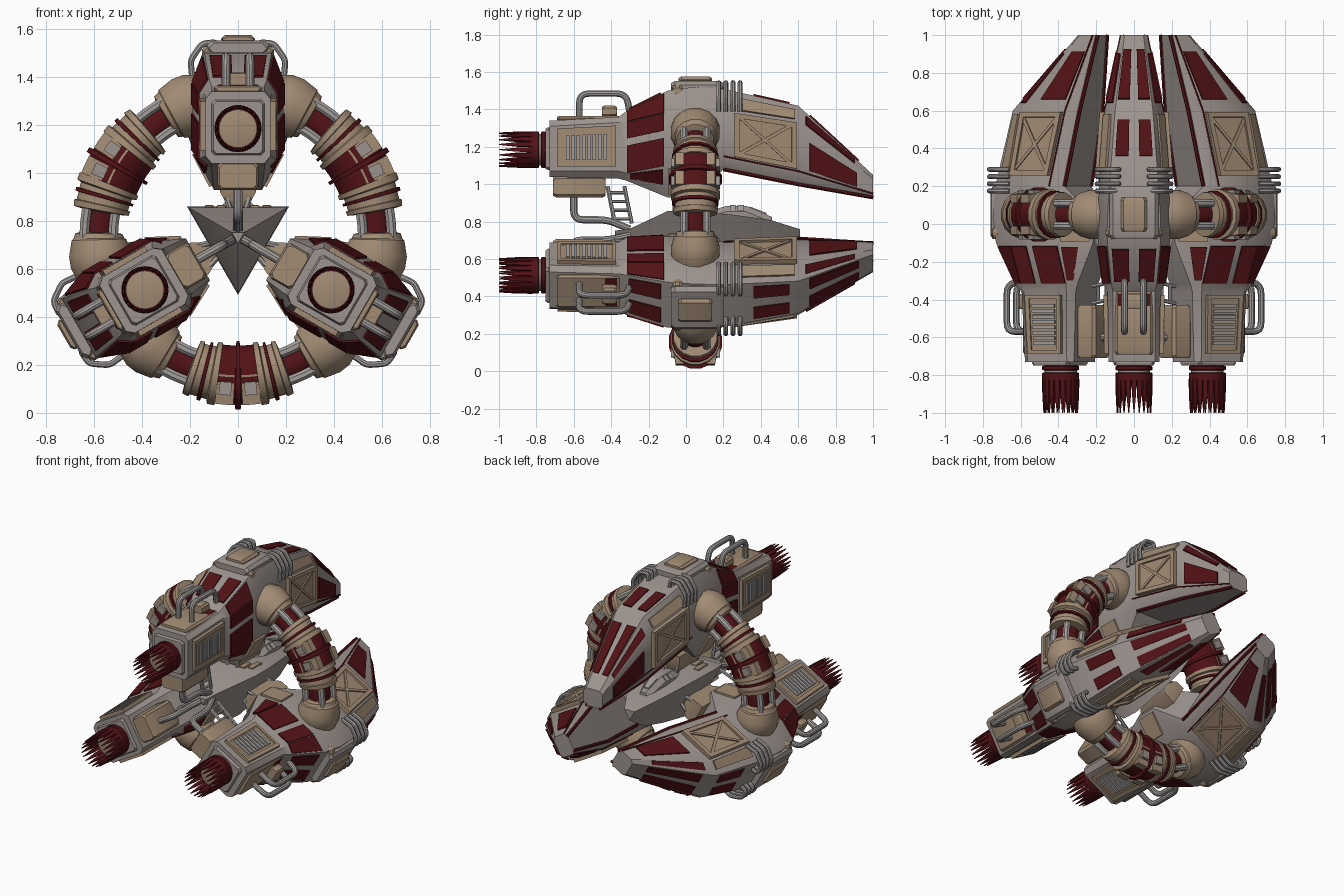
import bpy, bmesh, math
from mathutils import Vector as V, Matrix as M

if "Cube" in bpy.data.objects:
    bpy.data.objects.remove(bpy.data.objects["Cube"])

C = 0.737            # height of the ship's long axis
RING, RY = 0.58, 0.05


def material(name, col):
    m = bpy.data.materials.new(name)
    m.diffuse_color = (*col, 1)
    m.use_nodes = True
    m.node_tree.nodes["Principled BSDF"].inputs["Base Color"].default_value = m.diffuse_color
    return m


GREY = material("warm_grey", (0.34, 0.295, 0.275))
TAN = material("tan", (0.36, 0.26, 0.175))
RED = material("dark_red", (0.085, 0.006, 0.008))
PALE = material("pale_grey", (0.36, 0.34, 0.33))
parts = {}


def part(name, mat, copies=3):
    if name not in parts:
        parts[name] = (bmesh.new(), mat, copies)
    return parts[name][0]


def loft(bm, loops, mirror=False):
    for s in ((1, -1) if mirror else (1,)):
        rows = [[bm.verts.new((s * p[0], p[1], p[2])) for p in l] for l in loops]
        n = len(rows[0])
        for a, b in zip(rows, rows[1:]):
            for k in range(n):
                bm.faces.new((a[k], a[(k + 1) % n], b[(k + 1) % n], b[k]))
        bm.faces.new(rows[0])
        bm.faces.new(rows[-1])


def box(bm, x0, x1, y0, y1, z0, z1, c=0.012, mirror=False):
    def ring(y, i):
        a, b, d, e = x0 + i, x1 - i, z0 + i, z1 - i
        return [(a + c, y, d), (b - c, y, d), (b, y, d + c), (b, y, e - c),
                (b - c, y, e), (a + c, y, e), (a, y, e - c), (a, y, d + c)]
    loft(bm, [ring(y0, c / 2), ring(y0 + c, 0), ring(y1 - c, 0), ring(y1, c / 2)], mirror)


def tube(bm, pts, r, n=8, bend=0.0, mirror=False):
    pts = [V(p) for p in pts]
    path = [pts[0]]
    for a, p, b in zip(pts, pts[1:], pts[2:]):
        if bend:
            s, e = p + (a - p).normalized() * bend, p + (b - p).normalized() * bend
            path += [s.lerp(p, t).lerp(p.lerp(e, t), t) for t in (0, .25, .5, .75, 1)]
        else:
            path.append(p)
    path.append(pts[-1])
    loops, nrm = [], None
    for i, p in enumerate(path):
        t = (path[min(i + 1, len(path) - 1)] - path[max(i - 1, 0)]).normalized()
        nrm = nrm or t.orthogonal()
        nrm = (nrm - t * nrm.dot(t)).normalized()
        bn = t.cross(nrm)
        loops.append([p + (nrm * math.cos(k * math.tau / n) + bn * math.sin(k * math.tau / n)) * r
                      for k in range(n)])
    loft(bm, loops, mirror)


def lathe(bm, prof, cx, cz, n=24):      # profile of (y, radius)
    loft(bm, [[(cx + r * math.cos(k * math.tau / n), y, cz + r * math.sin(k * math.tau / n))
               for k in range(n)] for y, r in prof])


def arc(bm, prof, n=16, dr=0, dy=0):    # sweep of (degrees, radius) along the ring
    loops = []
    for deg, r in prof:
        a, l = math.radians(deg), []
        for k in range(n):
            t = (k + .5) * math.tau / n
            q = RING + dr + r * math.cos(t)
            l.append((q * math.sin(a), RY + dy + r * math.sin(t), C + q * math.cos(a)))
        loops.append(l)
    loft(bm, loops)


# pod hull: y, top z, top half-width, upper z, lower z, side half-width, bottom z, bottom half-width
S = [(-.73, 1.34, .11, 1.31, 1.07, .135, 1.04, .11), (-.36, 1.36, .11, 1.33, 1.07, .14, 1.03, .11),
     (-.32, 1.39, .12, 1.33, 1.06, .16, 1.02, .11), (-.10, 1.50, .14, 1.38, 1.10, .19, .93, .10),
     (.04, 1.52, .14, 1.39, 1.10, .19, .93, .10), (.20, 1.51, .13, 1.40, 1.15, .185, 1.08, .14),
     (.60, 1.42, .10, 1.34, 1.07, .155, 1.0, .12), (1.0, 1.05, .05, 1.03, .95, .07, .93, .05)]
H = [[V(p) for p in ((a, y, zt), (m, y, zu), (m, y, zl), (b, y, zb),
                     (-b, y, zb), (-m, y, zl), (-m, y, zu), (-a, y, zt))]
     for y, zt, a, zu, zl, m, zb, b in S]
loft(part("pod_hull", GREY), H)


def plate(bm, i, j, uvs, h=0.009):      # slab lying on hull face j of bay i, both sides
    a, b, c, d = H[i][j], H[i][(j + 1) % 8], H[i + 1][(j + 1) % 8], H[i + 1][j]
    n = (c - a).cross(d - b).normalized()
    mid = (a + b + c + d) / 4
    if n.dot(mid - V((0, mid.y, 1.2))) < 0:
        n = -n
    pts = [a.lerp(d, u).lerp(b.lerp(c, u), v) for u, v in uvs]
    loft(bm, [[p - n * .004 for p in pts], [p + n * h for p in pts]], True)


def rect(u0, u1, v0, v1):
    return [(u0, v0), (u1, v0), (u1, v1), (u0, v1)]


def frame(bm, i, j, u0, u1, v0, v1, wu, wv, h):
    for r in ((u0, u1, v0, v0 + wv), (u0, u1, v1 - wv, v1), (u0, u0 + wu, v0, v1), (u1 - wu, u1, v0, v1)):
        plate(bm, i, j, rect(*r), h)


# red hull plates: bay, face, u range, v range
red = part("pod_red_plates", RED)
for i, j, *r in ((2, 0, .03, .92, .08, .97), (2, 1, .03, .92, .0, .32), (2, 1, .03, .92, .46, 1),
                 (2, 7, .08, .85, .6, .93), (2, 2, .1, .9, .1, .6), (0, 7, .68, .98, .12, .88),
                 (5, 7, .4, .88, .62, .92), (6, 7, .15, .8, .62, .96), (6, 1, .15, .78, .3, .92),
                 (6, 0, .1, .75, .3, .9)):
    plate(red, i, j, rect(*r))
for e in (2, 3):                        # red trim on the claw's inner edges
    tube(red, [H[k][e] for k in (5, 6, 7)], .011 if e == 3 else .005, 6, mirror=True)

# cross-braced side panels
tan = part("pod_side_panels", TAN)
plate(tan, 5, 1, rect(.14, .98, .04, .96), .012)
frame(tan, 5, 1, .14, .98, .04, .96, .07, .1, .026)
for v0, v1 in ((.1, .9), (.9, .1)):
    plate(tan, 5, 1, [(.2, v0 - .04), (.2, v0 + .04), (.92, v1 + .04), (.92, v1 - .04)], .02)
plate(tan, 5, 0, rect(.2, .95, .35, .95), .012)
plate(tan, 3, 2, rect(.05, .95, .1, .9), .012)

# engine box: louvred vents, tan caps, keel box
plate(tan, 0, 1, rect(.12, .96, .06, .9), .014)
frame(tan, 0, 1, .12, .96, .06, .9, .05, .1, .022)
grille = part("vent_slats", PALE)
for k in range(8):
    u = .24 + k * .077
    plate(grille, 0, 1, rect(u, u + .05, .22, .76), .024)
box(tan, -.1, .1, -.69, -.35, 1.335, 1.365)
box(tan, -.085, .085, -.71, -.43, .93, 1.045, .015)
box(tan, -.05, .05, -.45, -.37, 1.36, 1.42)
box(part("engine_mount_plate", GREY), -.11, .11, -.75, -.72, 1.075, 1.305, .014)

# dorsal plates
box(part("dorsal_plate", GREY), -.13, .13, -.08, .2, 1.49, 1.552, .02)
box(tan, -.07, .07, -.04, .14, 1.54, 1.575, .015)
box(tan, -.15, .15, -.07, -.02, 1.47, 1.53, .015)

# engine: collar, red rings, tan nozzle disc and spikes
lathe(part("engine_collar", GREY), [(-.72, .085), (-.80, .085)], 0, 1.185)
eng = part("engine_rings", RED)
for a, b in ((-.75, -.775), (-.785, -.83)):
    lathe(eng, [(a, .09), (a - .004, .098), (b + .004, .098), (b, .09)], 0, 1.185)
lathe(part("nozzle_disc", TAN), [(-.79, .08), (-.84, .08), (-.842, .074)], 0, 1.185)
for k in range(20):
    rot = M.Translation((0, 0, 1.185)) @ M.Rotation(k * math.tau / 20, 4, 'Y')
    loft(eng, [[rot @ V((sx * w, y, .09 + sz * t)) for sx, sz in ((-1, -1), (1, -1), (1, 1), (-1, 1))]
               for y, w, t in ((-.82, .013, .008), (-.9, .011, .007), (-1.0, .002, .002))])

# pipes: top handles, wrap-round ribs, feed pipe, ladder
pipe = part("pod_pipes", PALE)
tube(pipe, [(.05, -.57, 1.34), (.05, -.57, 1.485), (.05, -.32, 1.485), (.05, -.30, 1.38)], .018, 10, .05, True)
for k in range(4):
    y = .175 + k * .038
    tube(pipe, [(.08, y, 1.5), (.085, y, 1.545), (.15, y, 1.54), (.198, y, 1.47), (.19, y, 1.39)],
         .013, 8, .02, True)
tube(pipe, [(0, -.6, .95), (0, -.6, .81), (0, -.42, .81), (0, -.3, .76)], .02, 10, .05)
for y in (-.42, -.33):
    tube(pipe, [(0, y, .99), (0, y + .04, .79)], .011, 6)
for k in range(4):
    y, z = -.41 + k * .01, .955 - k * .047
    tube(pipe, [(0, y, z), (0, y + .09, z)], .009, 6)
for s in (-.06, .16):
    tube(pipe, [(.065, s, .95), (.03, s, .84)], .012, 6, mirror=True)

# strut from pod to fuselage
loft(part("strut_wedge", TAN), [[(sx * w, RY + sy * d, z) for sx, sy in ((-1, -1), (1, -1), (1, 1), (-1, 1))]
                                for z, w, d in ((.98, .078, .13), (.92, .075, .13), (.855, .038, .1))])
tube(part("strut_rod", PALE), [(0, RY - .06, .9), (0, RY - .06, .74)], .026, 10)
box(part("strut_web", TAN), -.025, .025, RY - .06, RY + .09, .76, .9, .008)

# ring segment between two pods, mirrored about 60 degrees
bell, core, rods = part("ring_bells", TAN), part("ring_core", RED), part("ring_rods", PALE)
collar, win = part("ring_collars", TAN), part("ring_windows", GREY)


def steps(a, b, r, n=6):
    return [(a + (b - a) * k / n, r) for k in range(n + 1)]


arc(core, steps(28, 92, .068, 16))
arc(core, [(51.5, .105), (52, .126)] + steps(53, 67, .126, 4) + [(68, .126), (68.5, .105)])
arc(core, [(59, .12), (59.1, .145), (60.9, .145), (61, .12)])
for s in (1, -1):
    f = lambda prof: [(60 + s * a, r) for a, r in prof]
    arc(bell, f([(28.5, .08), (29, .1), (31, .108), (31.5, .116), (37, .132), (41, .132), (46, .115), (52, .09)]))
    arc(collar, f([(7.5, .09), (8, .134), (10.5, .134), (11, .114), (13, .114)]))
    arc(core, f([(12.8, .1), (13, .127), (14.3, .127), (14.5, .1)]))
    arc(collar, f([(14.4, .112), (17, .112), (17.3, .122), (19.5, .118), (20, .075)]))
    for dr in (-.06, .06):
        for dy in (-.06, .06):
            arc(rods, f(steps(18, 32, .022)), 8, dr, dy)
    for t in (-1, 1):                   # tan outer shells with grey windows
        for bm, a0, a1, r0, r1, h in ((collar, 1.5, 8, .0, .125, .125), (win, 2.5, 7, .03, .085, .131)):
            loops = []
            for a in (a0, (a0 + a1) / 2, a1):
                q = math.radians(60 + s * a)
                loops.append([((RING + r) * math.sin(q), RY + t * y, C + (RING + r) * math.cos(q))
                              for r, y in ((r0, .09), (r0, h), (r1, h - .02 * (bm is collar)), (r1, .06))])
            loft(bm, loops)

# central three-sided fuselage
fus = part("fuselage", GREY, 1)
loft(fus, [[(r * math.sin(a), y, C + r * math.cos(a)) for a in (math.pi / 3, math.pi, -math.pi / 3)]
           for y, r in ((-.38, .03), (-.3, .05), (-.1, .238), (.02, .245), (.25, .2), (.45, .145), (.61, .045))])
loft(fus, [[(-w, y, .78), (w, y, .78), (w, y, z - .03), (w * .5, y, z), (-w * .5, y, z), (-w, y, z - .03)]
           for y, w, z in ((.12, .06, .855), (.22, .07, .885), (.32, .065, .885), (.46, .035, .825))])
pane = part("canopy_panes", PALE, 1)    # canopy windows
for y0, y1 in ((.235, .265), (.275, .31)):
    loft(pane, [[(w, y, z) for w, z in ((.068, .859), (.074, .859), (.045, .888), (.038, .884))] for y0_, y in
                ((0, y0), (0, y1))], True)
loft(pane, [[(-w, y, z + d) for w, d in ((.4 * k, -.01), (-.4 * k, -.01), (-.4 * k, .004), (.4 * k, .004))]
            for y, k, z in ((.34, .06, .877), (.43, .04, .843))])
trim = part("fuselage_plates", TAN, 1)
for x, y0, y1 in ((.12, -.04, .06), (.07, -.06, .02)):
    box(trim, x - .02, x + .02, y0, y1, .85, .866, .004, True)

# turn every part into objects, pod and ring parts three times about the axis
for name, (bm, mat, copies) in parts.items():
    bmesh.ops.recalc_face_normals(bm, faces=bm.faces)
    me = bpy.data.meshes.new(name)
    bm.to_mesh(me)
    bm.free()
    me.materials.append(mat)
    me.shade_smooth()
    me.set_sharp_from_angle(angle=math.radians(32))
    for k in range(copies):
        ob = bpy.data.objects.new(name if copies == 1 else f"{name}_{k + 1}", me)
        ob.matrix_world = (M.Translation((0, 0, C)) @ M.Rotation(k * math.tau / 3, 4, 'Y')
                           @ M.Translation((0, 0, -C)))
        bpy.context.scene.collection.objects.link(ob)
